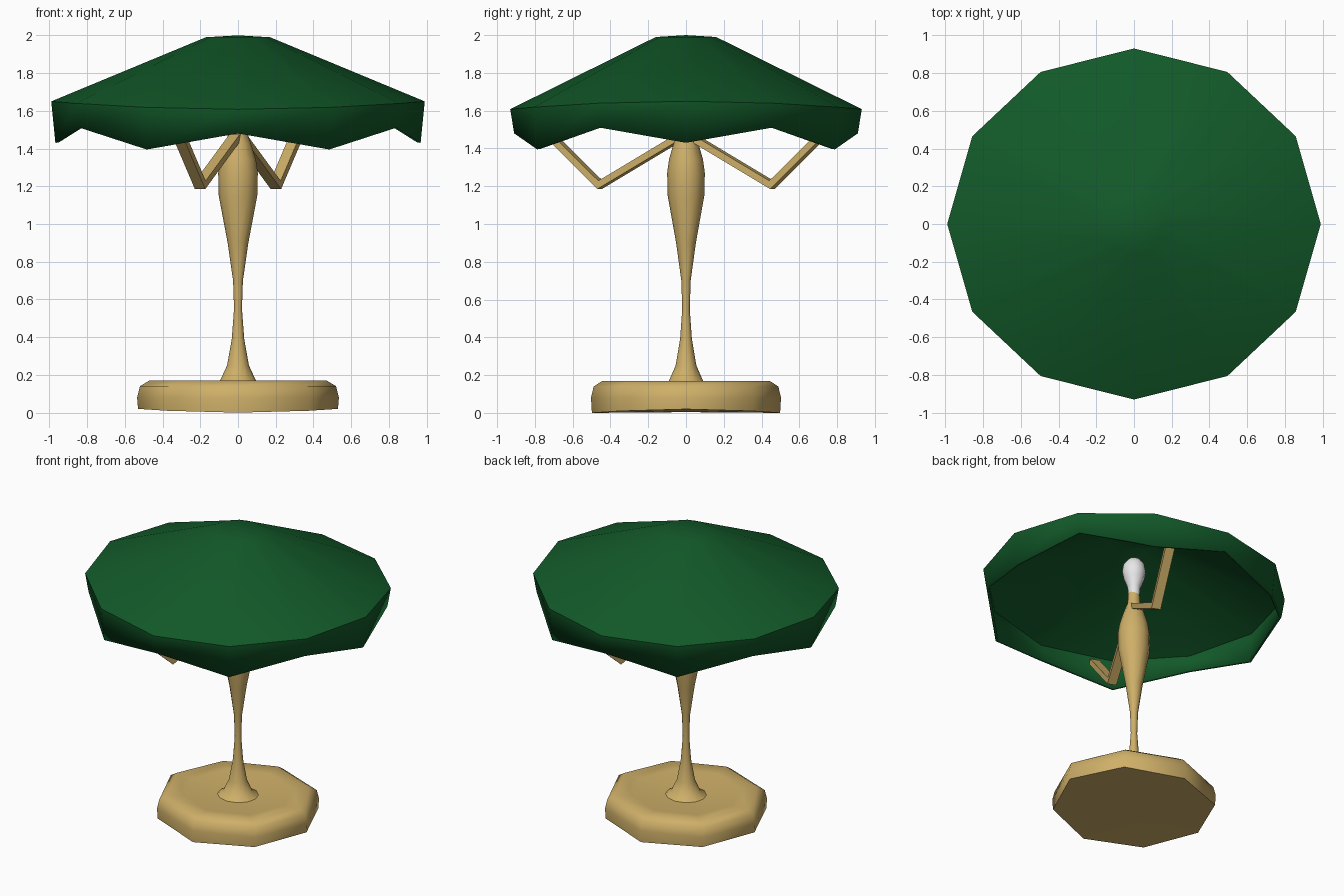
import bpy, bmesh, math
from mathutils import Vector

if "Cube" in bpy.data.objects:
    bpy.data.objects.remove(bpy.data.objects["Cube"])


def material(name, rgb):
    m = bpy.data.materials.new(name)
    m.diffuse_color = (*rgb, 1)
    m.use_nodes = True
    m.node_tree.nodes["Principled BSDF"].inputs["Base Color"].default_value = m.diffuse_color
    return m


TAN = material("tan_metal", (0.62, 0.43, 0.14))
GREEN = material("dark_green", (0.006, 0.1, 0.022))
WHITE = material("bulb_white", (0.8, 0.8, 0.8))


def finish(bm, name, mat, angle):
    me = bpy.data.meshes.new(name)
    bm.to_mesh(me)
    bm.free()
    me.materials.append(mat)
    ob = bpy.data.objects.new(name, me)
    bpy.context.collection.objects.link(ob)
    bpy.ops.object.select_all(action='DESELECT')
    ob.select_set(True)
    bpy.context.view_layer.objects.active = ob
    bpy.ops.object.shade_smooth_by_angle(angle=math.radians(angle))
    return ob


def lathe(name, profile, sides, mat, angle, squash=1.0, z_of=None):
    """Revolve (r, z) points listed bottom to top; z_of adjusts z per ring and side."""
    bm = bmesh.new()
    rings = []
    for i, (r, z) in enumerate(profile):
        if r == 0:
            rings.append([bm.verts.new((0, 0, z))] * sides)
            continue
        ring = []
        for j in range(sides):
            a = math.tau * j / sides
            zz = z_of(i, a, z) if z_of else z
            ring.append(bm.verts.new((r * math.cos(a), r * squash * math.sin(a), zz)))
        rings.append(ring)
    for lo, hi in zip(rings, rings[1:]):
        for j in range(sides):
            k = (j + 1) % sides
            bm.faces.new(dict.fromkeys([lo[j], lo[k], hi[k], hi[j]]))
    return finish(bm, name, mat, angle)


# Octagonal base, slightly raised towards the sides
def base_z(i, a, z):
    return z + (0.02 * math.cos(a) ** 2 if i < 2 else 0)


lathe("base", [(0, 0.004), (0.53, 0), (0.535, 0.08), (0.52, 0.14), (0.47, 0.17),
               (0.36, 0.16), (0.15, 0.145), (0, 0.145)], 8, TAN, 50, 0.94, base_z)

# Slender vase-shaped stem
lathe("stem", [(0, 0.13), (0.14, 0.14), (0.095, 0.17), (0.058, 0.25), (0.033, 0.39), (0.021, 0.55),
               (0.026, 0.70), (0.055, 0.90), (0.102, 1.15), (0.105, 1.27), (0.095, 1.34),
               (0.068, 1.43), (0.042, 1.50), (0.038, 1.57), (0, 1.57)], 12, TAN, 50, 0.95)

# Light bulb
lathe("bulb", [(0, 1.55), (0.036, 1.55), (0.042, 1.62), (0.066, 1.68), (0.076, 1.73),
               (0.068, 1.78), (0.042, 1.815), (0, 1.825)], 12, WHITE, 60)


# Twelve-sided shade with a wavy skirt
def shade_z(i, a, z):
    step = round(math.degrees(a)) % 180
    if i == 0:
        return {0: 1.43, 30: 1.51, 60: 1.395, 90: 1.48}[min(step, 180 - step)]
    return z + (0.042 * math.cos(a) ** 2 if i == 1 else 0)


shade = lathe("lamp_shade", [(0.968, 1.43), (0.99, 1.608), (0.17, 1.99), (0, 2.0)],
              12, GREEN, 40, 0.94, shade_z)
wall = shade.modifiers.new("thickness", 'SOLIDIFY')
wall.thickness = 0.018
wall.offset = -1


# Two bent arms on opposite sides carrying the shade
def arm(name, sign, width=0.06, thick=0.036):
    path = [Vector((x * sign, y * sign, z)) for x, y, z in
            [(0, 0, 1.48), (0.2, 0.455, 1.207), (0.35, 0.81, 1.56)]]
    side = (path[2] - path[0]).cross(Vector((0, 0, 1))).normalized()
    d1, d2 = (path[1] - path[0]).normalized(), (path[2] - path[1]).normalized()
    bm = bmesh.new()
    rings = []
    for p, d in zip(path, (d1, (d1 + d2).normalized(), d2)):
        up = side.cross(d).normalized()
        stretch = 1 / max(0.5, d.dot(d1) if d != d2 else 1)   # mitre at the elbow
        rings.append([bm.verts.new(p + side * s * width / 2 + up * u * thick / 2 * stretch)
                      for s, u in ((-1, -1), (1, -1), (1, 1), (-1, 1))])
    for a, b in zip(rings, rings[1:]):
        for j in range(4):
            k = (j + 1) % 4
            bm.faces.new((a[j], a[k], b[k], b[j]))
    bm.faces.new(rings[0][::-1])
    bm.faces.new(rings[-1])
    bmesh.ops.recalc_face_normals(bm, faces=bm.faces)
    return finish(bm, name, TAN, 20)


arm("back_arm", 1)
arm("front_arm", -1)
